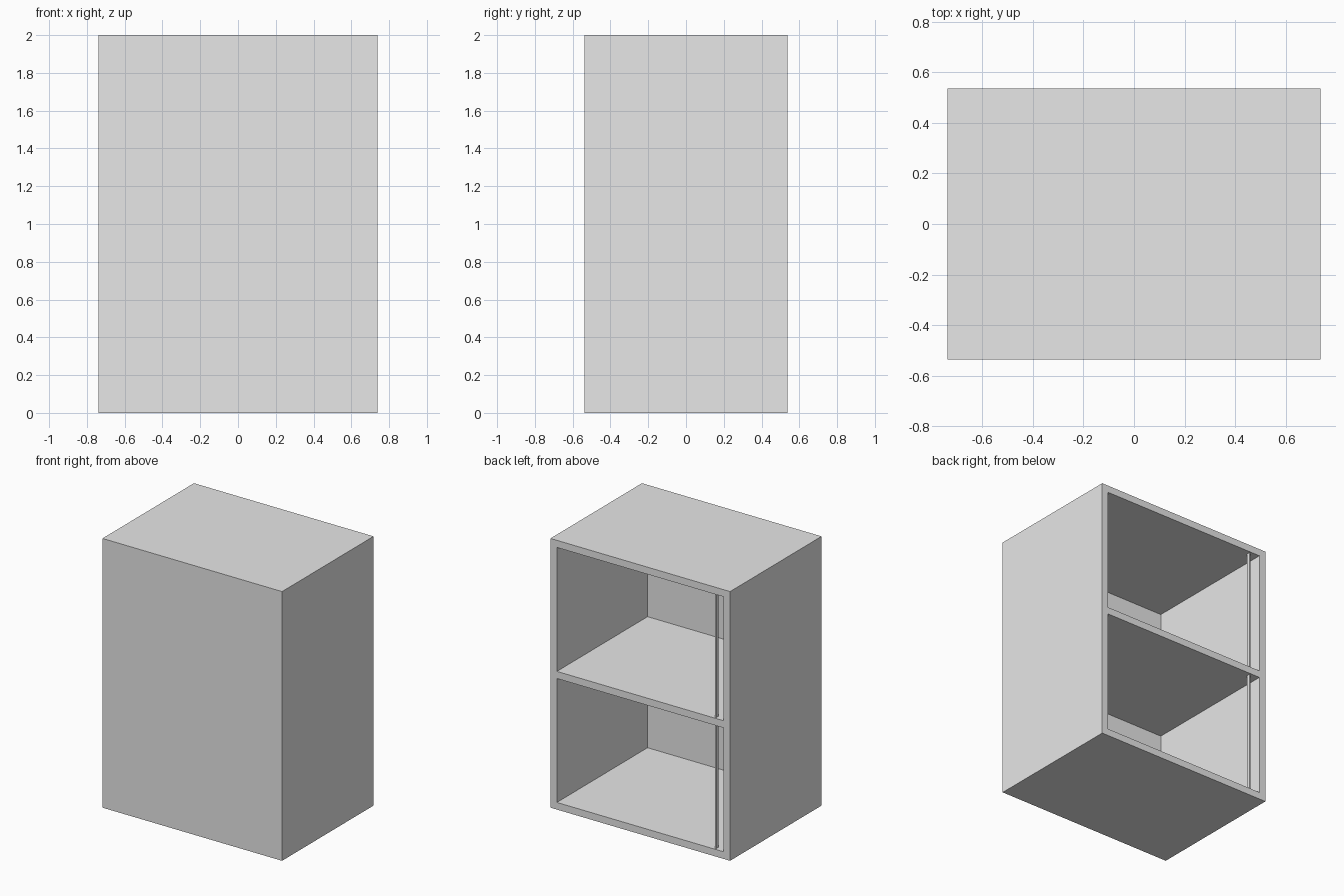
import bpy

# Remove the default cube
cube = bpy.data.objects.get("Cube")
if cube:
    bpy.data.objects.remove(cube, do_unlink=True)

# Single plain grey
grey = bpy.data.materials.new("light_grey")
grey.use_nodes = True
colour = (0.8, 0.8, 0.8, 1.0)
grey.diffuse_color = colour
grey.node_tree.nodes["Principled BSDF"].inputs["Base Color"].default_value = colour

W, D, H = 1.476, 1.074, 2.0   # overall width, depth, height
T = 0.053                     # board thickness
FRONT = 0.01                  # thin closing panel at the front


def board(name, size, centre):
    """Axis-aligned box with real dimensions in its mesh."""
    bpy.ops.mesh.primitive_cube_add(size=1, location=centre)
    obj = bpy.context.object
    obj.name = name
    obj.scale = size
    bpy.ops.object.transform_apply(location=False, rotation=False, scale=True)
    obj.data.materials.append(grey)
    return obj


# Carcass: front panel, then boards running to the open back
depth = D - FRONT
mid_y = FRONT / 2
inner = W - 2 * T
board("front_panel", (W, FRONT, H), (0, (FRONT - D) / 2, H / 2))
for side, name in ((1, "left_side"), (-1, "right_side")):
    board(name, (T, depth, H), (side * (W - T) / 2, mid_y, H / 2))
for name, z in (("bottom", T / 2), ("middle_shelf", H / 2), ("top", H - T / 2)):
    board(name, (inner, depth, T), (0, mid_y, z))

# Slim upright bar in each open bay, near the right side
bay = (H - 3 * T) / 2
for name, z in (("lower_bar", T + bay / 2), ("upper_bar", H - T - bay / 2)):
    board(name, (0.012, 0.025, bay), (-0.61, 0.512, z))
